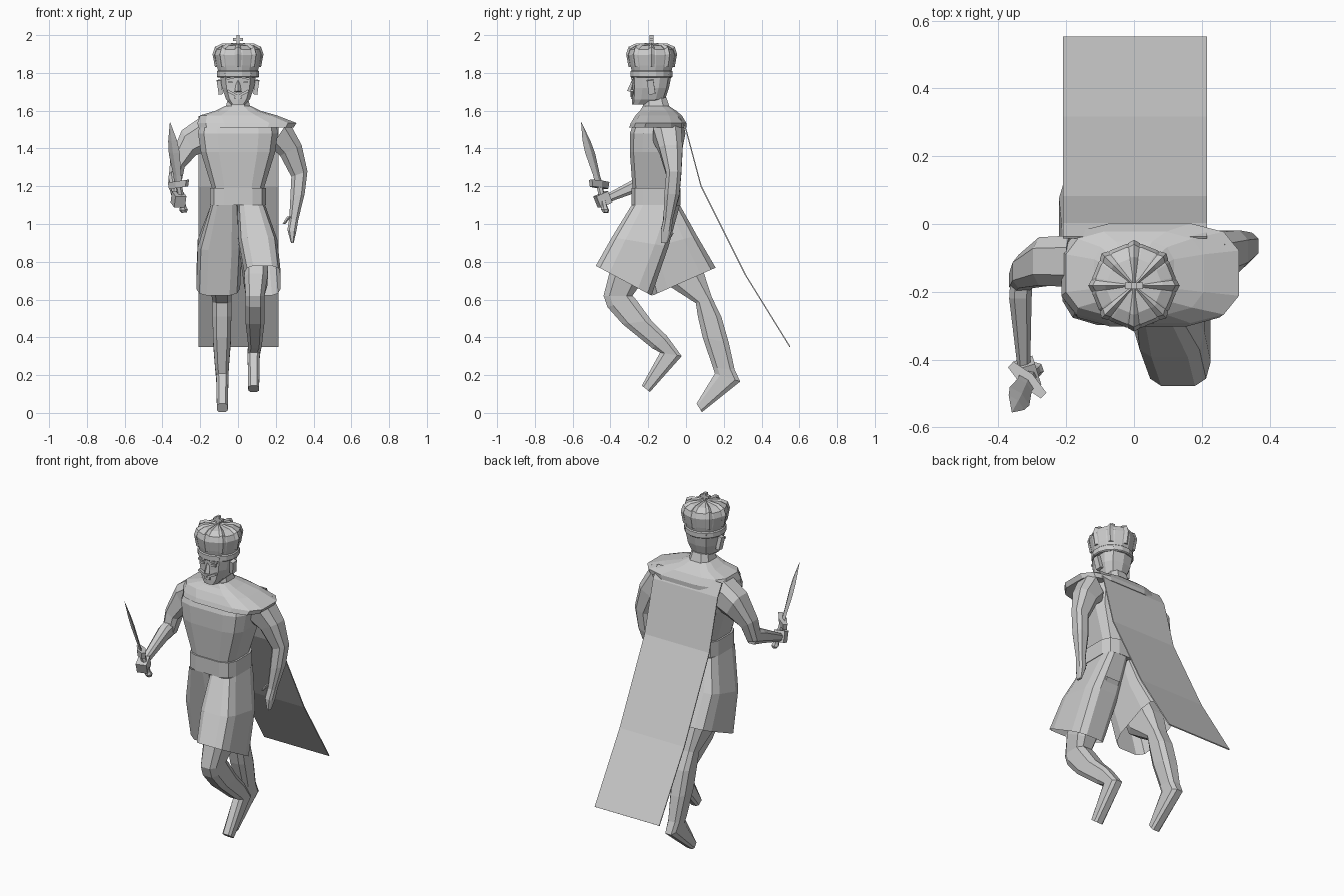
import bpy, bmesh, math
from mathutils import Vector

if "Cube" in bpy.data.objects:
    bpy.data.objects.remove(bpy.data.objects["Cube"])

grey = bpy.data.materials.new("plain_grey")
grey.use_nodes = True
grey.diffuse_color = (0.6, 0.6, 0.6, 1)
grey.node_tree.nodes["Principled BSDF"].inputs["Base Color"].default_value = grey.diffuse_color


def finish(name, bm):
    bmesh.ops.recalc_face_normals(bm, faces=bm.faces)
    mesh = bpy.data.meshes.new(name)
    bm.to_mesh(mesh)
    bm.free()
    mesh.materials.append(grey)
    obj = bpy.data.objects.new(name, mesh)
    bpy.context.collection.objects.link(obj)
    return obj


def loft(name, rings, sides=8, square=0.7, caps=True):
    """Skin rounded-box rings, each given as centre, half-axis u, half-axis v."""
    bm = bmesh.new()
    loops = []
    for centre, u, v in rings:
        loop = []
        for i in range(sides):
            angle = math.tau * (i + 0.5 * (sides > 4)) / sides
            c, s = math.cos(angle), math.sin(angle)
            c = math.copysign(abs(c) ** square, c)
            s = math.copysign(abs(s) ** square, s)
            loop.append(bm.verts.new(centre + u * c + v * s))
        loops.append(loop)
    for low, high in zip(loops, loops[1:]):
        for i in range(sides):
            j = (i + 1) % sides
            bm.faces.new((low[i], low[j], high[j], high[i]))
    if caps:
        bm.faces.new(loops[0])
        bm.faces.new(loops[-1])
    return finish(name, bm)


def limb(name, axis, stations, **options):
    """Stations: two outline points in the plane across axis, place and half width along it."""
    k = "XYZ".index(axis)

    def point(pair, depth):
        coords = list(pair)
        coords.insert(k, depth)
        return Vector(coords)

    width = point((0, 0), 1)
    rings = []
    for a, b, depth, half in stations:
        p, q = point(a, depth), point(b, depth)
        rings.append(((p + q) / 2, (p - q) / 2, width * half))
    return loft(name, rings, **options)


def stack(name, levels, **options):
    """Horizontal rings: height, left and right x, front and back y."""
    rings = []
    for z, x1, x2, y1, y2 in levels:
        centre = Vector(((x1 + x2) / 2, (y1 + y2) / 2, z))
        rings.append((centre, Vector(((x2 - x1) / 2, 0, 0)), Vector((0, (y2 - y1) / 2, 0))))
    return loft(name, rings, **options)


def box(name, centre, size, turn=(0, 0, 0)):
    bm = bmesh.new()
    bmesh.ops.create_cube(bm, size=1)
    bmesh.ops.scale(bm, vec=size, verts=bm.verts)
    obj = finish(name, bm)
    obj.location = centre
    obj.rotation_euler = turn
    return obj


# Torso, belt and shoulder mantle
stack("torso", [(1.1, -.14, .14, -.285, -.035), (1.19, -.14, .14, -.285, -.035),
                (1.38, -.2, .2, -.3, -.02), (1.48, -.215, .215, -.3, 0),
                (1.56, -.2, .2, -.27, -.02)], sides=12, square=.5)
stack("belt", [(1.1, -.15, .15, -.292, -.028), (1.19, -.15, .15, -.292, -.028)],
      sides=12, square=.5)
stack("mantle", [(1.51, -.215, .3, -.305, .005), (1.535, -.22, .315, -.295, .005),
                 (1.575, -.205, .21, -.27, -.02), (1.6, -.12, .12, -.245, -.05),
                 (1.625, -.07, .07, -.23, -.09)], sides=12, square=.6)

# Skirt: one open flared tube round each thigh
waist = (-.29, 1.1), (-.03, 1.1)
limb("left_skirt", "X", [(*waist, .07, .075), ((-.395, .93), (-.09, .88), .105, .105),
                         ((-.48, .78), (-.18, .62), .13, .098)],
     sides=12, square=.5, caps=False)
limb("right_skirt", "X", [(*waist, -.07, .075), ((-.235, .86), (.06, .94), -.095, .12),
                          ((-.18, .62), (.16, .77), -.105, .118)],
     sides=12, square=.5, caps=False)

# Legs with pointed feet
limb("left_leg", "X", [((-.27, 1), (-.06, .95), .09, .075), ((-.41, .74), (-.25, .66), .095, .065),
                       ((-.44, .62), (-.28, .62), .09, .052), ((-.42, .56), (-.26, .6), .09, .052),
                       ((-.34, .47), (-.18, .49), .09, .052), ((-.18, .34), (-.1, .41), .09, .038),
                       ((-.14, .32), (-.02, .3), .083, .034), ((-.235, .145), (-.19, .11), .083, .03)],
     square=.6)
limb("right_leg", "X", [((-.24, 1), (-.03, 1), -.09, .075), ((-.11, .68), (.1, .74), -.09, .065),
                        ((.05, .58), (.14, .61), -.085, .052), ((.06, .51), (.19, .51), -.085, .052),
                        ((.085, .4), (.23, .37), -.085, .05), ((.14, .24), (.26, .23), -.085, .038),
                        ((.15, .21), (.29, .165), -.083, .034), ((.055, .05), (.085, .003), -.083, .03)],
     square=.6)

# Arms: left hangs straight, right bends forward
limb("left_arm", "Y", [((.27, 1.55), (.17, 1.4), -.1, .08), ((.34, 1.42), (.22, 1.36), -.08, .065),
                       ((.37, 1.28), (.28, 1.25), -.065, .042), ((.355, 1.16), (.275, 1.14), -.075, .042),
                       ((.32, 1.02), (.27, 1.03), -.095, .026), ((.31, .96), (.26, .97), -.105, .03),
                       ((.295, .9), (.28, .9), -.115, .018)])
limb("left_thumb", "Y", [((.285, 1.04), (.26, 1.04), -.11, .012), ((.25, 1), (.235, 1), -.115, .008)], sides=4)
limb("right_upper_arm", "Y", [((-.2, 1.57), (-.17, 1.38), -.11, .08), ((-.3, 1.5), (-.22, 1.36), -.11, .075),
                              ((-.36, 1.35), (-.28, 1.3), -.14, .052),
                              ((-.37, 1.23), (-.3, 1.21), -.165, .04)])
limb("right_forearm", "Z", [((-.365, -.14), (-.295, -.14), 1.25, .05), ((-.37, -.22), (-.3, -.22), 1.225, .045),
                            ((-.345, -.42), (-.305, -.42), 1.135, .025)])
box("right_hand", (-.315, -.44, 1.13), (.06, .07, .065), (.4, 0, .3))

# Dagger held upright in the right hand
pommel, hilt, tip = Vector((-.285, -.425, 1.06)), Vector((-.315, -.46, 1.21)), Vector((-.36, -.555, 1.54))
across, thin = Vector((.72, -.68, .1)), Vector((.68, .72, .1))


def shaft(name, start, end, profile, flatness, sides):
    loft(name, [(start.lerp(end, t), across * w, thin * w * flatness) for t, w in profile], sides, 1)


shaft("dagger_blade", hilt, tip, [(0, .03), (.15, .028), (.5, .04), (.7, .032), (1, .001)], .25, 4)
shaft("dagger_grip", pommel, hilt, [(0, .015), (.1, .024), (.2, .018), (1, .018)], .9, 6)
shaft("dagger_guard", hilt - Vector((0, 0, .018)), hilt + Vector((0, 0, .018)), [(0, .07), (1, .078)], .3, 6)

# Neck, head and face
stack("neck", [(1.58, -.08, .08, -.24, -.07), (1.67, -.055, .055, -.225, -.1)])
stack("head", [(1.632, -.04, .04, -.285, -.18), (1.66, -.065, .065, -.287, -.11),
               (1.72, -.088, .088, -.285, -.09), (1.8, -.1, .1, -.288, -.075)], sides=10)
limb("nose", "X", [((-.287, 1.76), (-.27, 1.76), 0, .008), ((-.312, 1.705), (-.275, 1.695), 0, .018)], sides=4)
box("mouth", (0, -.286, 1.668), (.035, .012, .012))
for side, label in ((1, "left"), (-1, "right")):
    box(label + "_ear", (side * .097, -.185, 1.725), (.022, .035, .075), (.15, side * .15, 0))
    box(label + "_brow", (side * .038, -.284, 1.772), (.045, .012, .01), (0, side * .1, 0))
    box(label + "_eye", (side * .037, -.282, 1.752), (.028, .012, .012))
    box(label + "_moustache", (side * .03, -.286, 1.692), (.06, .014, .013), (0, side * -.5, 0))

# Crown: band, bulging cap, arched ribs and cross
middle = -.182


def round_stack(name, profile, sides):
    stack(name, [(z, -r, r, middle - r, middle + r) for z, r in profile], sides=sides, square=1)


round_stack("crown_band", [(1.775, .108), (1.78, .114), (1.808, .114), (1.815, .106)], 16)
round_stack("crown_cap", [(1.805, .106), (1.84, .115), (1.895, .125), (1.925, .115),
                          (1.945, .08), (1.952, .02)], 16)
for i in range(8):
    rib = limb("crown_rib", "Y", [((.122, 1.83), (.1, 1.83), 0, .016), ((.135, 1.9), (.115, 1.89), 0, .018),
                                  ((.122, 1.938), (.105, 1.915), 0, .016), ((.085, 1.955), (.08, 1.935), 0, .012),
                                  ((.01, 1.958), (.01, 1.94), 0, .006)], sides=4, square=1)
    rib.location.y = middle
    rib.rotation_euler.z = math.tau * i / 8
box("cross_upright", (0, middle, 1.972), (.018, .02, .056))
box("cross_bar", (0, middle, 1.978), (.054, .02, .016))

# Cape streaming out behind
bm = bmesh.new()
rows = [[bm.verts.new((x, y, z)) for x in (-.21, 0, .215)]
        for y, z in ((-.04, 1.57), (0, 1.5), (.08, 1.2), (.315, .73), (.55, .35))]
for upper, lower in zip(rows, rows[1:]):
    for i in range(2):
        bm.faces.new((upper[i], upper[i + 1], lower[i + 1], lower[i]))
cape = finish("cape", bm)
solid = cape.modifiers.new("thickness", "SOLIDIFY")
solid.thickness = .006
solid.offset = 0
